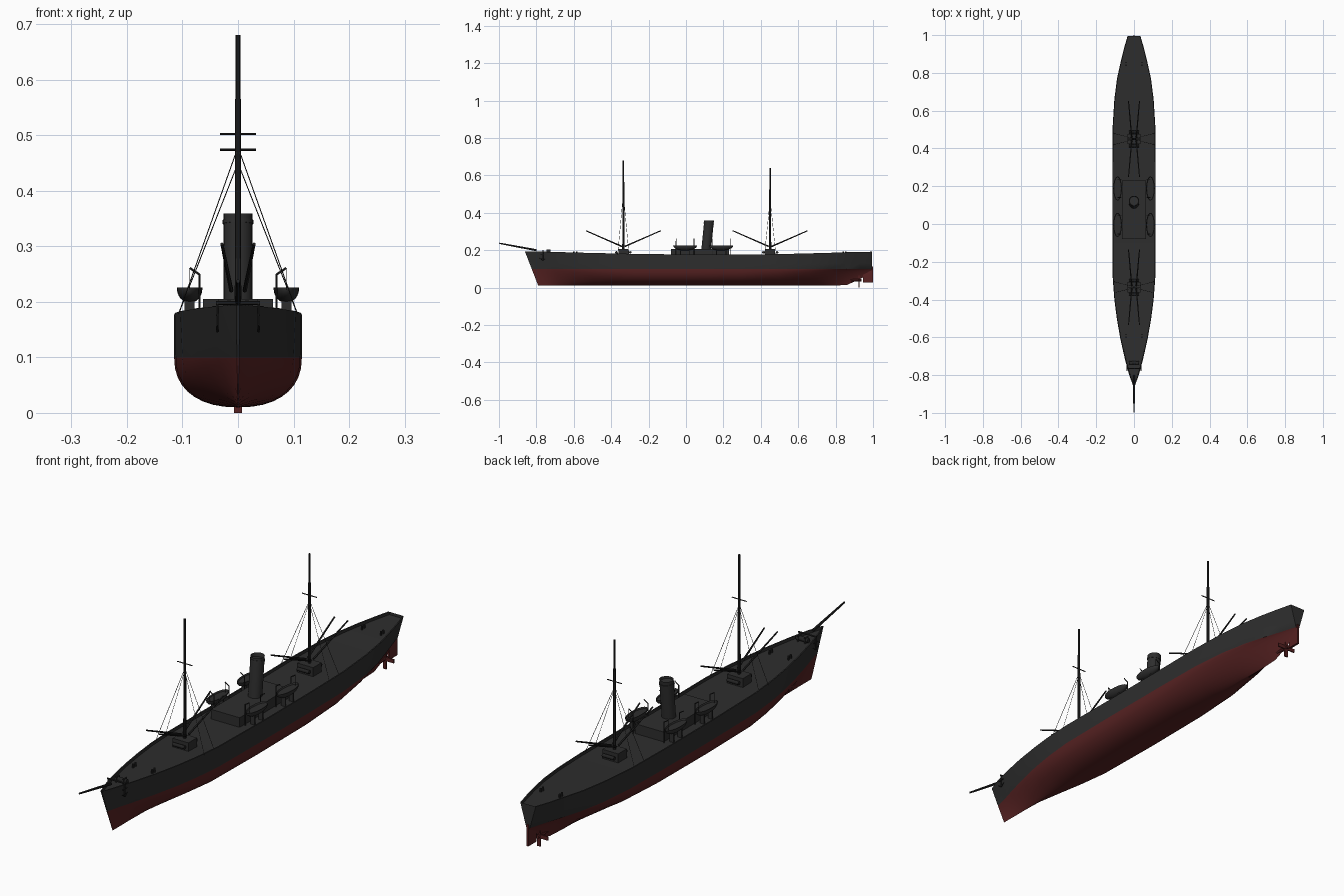
import bpy, bmesh, math
from mathutils import Vector

if "Cube" in bpy.data.objects:
    bpy.data.objects.remove(bpy.data.objects["Cube"])


def material(name, rgb):
    m = bpy.data.materials.new(name)
    m.use_nodes = True
    m.diffuse_color = (*rgb, 1)
    m.node_tree.nodes["Principled BSDF"].inputs["Base Color"].default_value = (*rgb, 1)
    return m


GREY = material("dark grey paint", (0.027, 0.027, 0.027))
RED = material("dull red paint", (0.095, 0.016, 0.016))
BLACK = material("near black spars", (0.017, 0.017, 0.017))


def finish(bm, name, *mats):
    bmesh.ops.recalc_face_normals(bm, faces=bm.faces)
    mesh = bpy.data.meshes.new(name)
    bm.to_mesh(mesh)
    bm.free()
    for m in mats:
        mesh.materials.append(m)
    ob = bpy.data.objects.new(name, mesh)
    bpy.context.collection.objects.link(ob)
    bpy.ops.object.select_all(action="DESELECT")
    ob.select_set(True)
    bpy.context.view_layer.objects.active = ob
    bpy.ops.object.shade_smooth_by_angle(angle=math.radians(35))
    return ob


def box(name, centre, size, mat):
    bm = bmesh.new()
    bmesh.ops.create_cube(bm, size=1)
    bmesh.ops.scale(bm, vec=size, verts=bm.verts)
    bmesh.ops.translate(bm, vec=centre, verts=bm.verts)
    return finish(bm, name, mat)


def rod(name, a, b, r1, mat, r2=None, sides=8):
    a, b = Vector(a), Vector(b)
    bm = bmesh.new()
    bmesh.ops.create_cone(bm, cap_ends=True, segments=sides, radius1=r1,
                          radius2=r1 if r2 is None else r2, depth=(b - a).length)
    turn = (b - a).to_track_quat("Z", "Y").to_matrix()
    bmesh.ops.rotate(bm, cent=(0, 0, 0), matrix=turn, verts=bm.verts)
    bmesh.ops.translate(bm, vec=(a + b) / 2, verts=bm.verts)
    return finish(bm, name, mat)


# Hull stations: y, half breadth at rail, half breadth at waterline, keel z, rail z, fullness
WATER = 0.1
STATIONS = [
    (-0.86, 0.003, 0.002, 0.01, 0.194, 1),
    (-0.8, 0.025, 0.015, 0.01, 0.193, 1),
    (-0.72, 0.047, 0.036, 0.01, 0.191, 1.1),
    (-0.61, 0.072, 0.062, 0.01, 0.188, 1.3),
    (-0.5, 0.091, 0.084, 0.01, 0.185, 1.6),
    (-0.4, 0.104, 0.1, 0.01, 0.183, 1.9),
    (-0.28, 0.113, 0.112, 0.01, 0.18, 2.2),
    (0, 0.115, 0.115, 0.01, 0.177, 2.3),
    (0.3, 0.115, 0.115, 0.01, 0.177, 2.2),
    (0.5, 0.114, 0.112, 0.01, 0.179, 1.8),
    (0.66, 0.104, 0.098, 0.01, 0.183, 1.3),
    (0.77, 0.09, 0.077, 0.01, 0.186, 1),
    (0.86, 0.07, 0.05, 0.014, 0.189, 0.8),
    (0.93, 0.053, 0.028, 0.045, 0.19, 0.8),
    (0.995, 0.034, 0.008, 0.085, 0.192, 1),
]
UNDER, ABOVE = 9, 3


def half_section(y, rail, wl, keel, top, full):
    pts = []
    for i in range(UNDER + 1):
        a = math.pi / 2 * i / UNDER
        pts.append((wl * math.sin(a) ** (2 / full),
                    WATER - (WATER - keel) * max(0, math.cos(a)) ** (2 / full)))
    for i in range(1, ABOVE + 1):
        f = i / ABOVE
        pts.append((wl + (rail - wl) * f, WATER + (top - WATER) * f))
    inner = rail - min(0.005, rail / 2)
    pts += [(inner, top), (inner, top - 0.011)]
    rake = 0.07 * min(1, max(0, (-0.5 - y) / 0.36))
    return [(x, y + rake * (0.19 - z) / 0.18, z) for x, z in pts]


bm = bmesh.new()
rings = []
for s in STATIONS:
    pts = half_section(*s)
    rings.append([[bm.verts.new((side * x, y, z)) for x, y, z in pts] for side in (-1, 1)])
for a, b in zip(rings, rings[1:]):
    for k in (0, 1):
        for i in range(len(a[k]) - 1):
            f = bm.faces.new((a[k][i], a[k][i + 1], b[k][i + 1], b[k][i]))
            f.material_index = int(i < UNDER)
    bm.faces.new((a[0][-1], a[1][-1], b[1][-1], b[0][-1]))
for left, right in (rings[0], rings[-1]):
    for i in range(UNDER + ABOVE):
        f = bm.faces.new((left[i], left[i + 1], right[i + 1], right[i]))
        f.material_index = int(i < UNDER)
bmesh.ops.remove_doubles(bm, verts=bm.verts, dist=0.0001)
finish(bm, "hull", GREY, RED)

# Rudder, shaft and propeller
box("rudder", (0, 0.973, 0.07), (0.009, 0.052, 0.085), RED)
rod("propeller_shaft", (0, 0.84, 0.04), (0, 0.938, 0.04), 0.007, RED)
for i in range(4):
    a = math.pi / 2 * i
    blade = box("propeller_blade", (0, 0, -0.022), (0.015, 0.005, 0.036), RED)
    blade.rotation_euler = (0, a, 0)
    blade.location = (0, 0.925, 0.04)

# Deck house and raked funnel
box("deck_house", (0, 0.075, 0.184), (0.126, 0.31, 0.042), GREY)
bm = bmesh.new()
bmesh.ops.create_cone(bm, cap_ends=True, segments=24, radius1=0.026, radius2=0.026, depth=0.17)
top = [f for f in bm.faces if f.normal.z > 0.9]
bmesh.ops.inset_region(bm, faces=top, thickness=0.004)
bmesh.ops.translate(bm, vec=(0, 0, -0.03), verts=top[0].verts)
for v in bm.verts:
    v.co += Vector((0, 0.115 + v.co.z * 0.1, 0.274))
finish(bm, "funnel", GREY)
rod("funnel_band", (0, 0.1215, 0.34), (0, 0.1225, 0.347), 0.0275, GREY, sides=24)

# Masts with deck boxes, winches, crosstrees, booms and shrouds
for name, y, height, cross in (("fore", -0.335, 0.68, 0.502), ("main", 0.45, 0.64, 0.474)):
    rod(name + "_lower_mast", (0, y, 0.17), (0, y, height - 0.115), 0.006, BLACK, 0.005)
    rod(name + "_top_mast", (0, y, height - 0.12), (0, y, height), 0.0042, BLACK)
    rod(name + "_crosstree", (-0.032, y, cross), (0.032, y, cross), 0.0022, BLACK, sides=6)
    box(name + "_mast_house", (0, y, 0.187), (0.07, 0.054, 0.036), GREY)
    for e in (-1, 1):
        rod(name + "_winch", (-0.026, y + e * 0.037, 0.188), (0.026, y + e * 0.037, 0.188),
            0.007, BLACK, sides=12)
        for s in (-1, 1):
            rod(name + "_boom", (s * 0.012, y + e * 0.008, 0.22), (s * 0.029, y + e * 0.2, 0.304),
                0.004, BLACK, 0.0028, 6)
            rod(name + "_shroud", (s * 0.003, y + e * 0.003, cross - 0.032),
                (s * 0.107, y + e * 0.03, 0.178), 0.0009, BLACK, sides=4)

# Lifeboats on curved davits
for s in (-1, 1):
    for y in (-0.005, 0.188):
        bm = bmesh.new()
        bmesh.ops.create_uvsphere(bm, u_segments=20, v_segments=12, radius=1)
        bmesh.ops.bisect_plane(bm, geom=bm.verts[:] + bm.edges[:] + bm.faces[:],
                               plane_co=(0, 0, 0.05), plane_no=(0, 0, 1), clear_outer=True)
        rim = [e for e in bm.edges if e.is_boundary]
        lid = bmesh.ops.edgeloop_fill(bm, edges=rim)["faces"]
        bmesh.ops.scale(bm, vec=(0.023, 0.064, 0.026), verts=bm.verts)
        bmesh.ops.inset_region(bm, faces=lid, thickness=0.003)
        bmesh.ops.translate(bm, vec=(0, 0, -0.006), verts=lid[0].verts)
        bmesh.ops.translate(bm, vec=(s * 0.087, y, 0.224), verts=bm.verts)
        finish(bm, "lifeboat", GREY)
        for e in (-1, 1):
            dy = y + e * 0.048
            rod("davit_post", (s * 0.069, dy, 0.166), (s * 0.069, dy, 0.25), 0.002, BLACK, sides=6)
            rod("davit_arm", (s * 0.069, dy, 0.249), (s * 0.087, dy, 0.261), 0.002, BLACK, sides=6)
            rod("boat_fall", (s * 0.087, dy, 0.261), (s * 0.087, dy, 0.218), 0.0007, BLACK, sides=4)
            box("boat_chock", (s * 0.087, y + e * 0.025, 0.184), (0.018, 0.005, 0.036), GREY)

# Bow fittings
rod("bowsprit", (0, -0.8, 0.2), (0, -0.998, 0.237), 0.0055, BLACK, 0.0035)
rod("windlass", (-0.026, -0.735, 0.191), (0.026, -0.735, 0.191), 0.009, BLACK, sides=12)
rod("cathead_beam", (-0.04, -0.765, 0.198), (0.04, -0.765, 0.198), 0.0035, BLACK, sides=6)
for s in (-1, 1):
    x = s * 0.037
    box("windlass_bracket", (s * 0.016, -0.735, 0.19), (0.005, 0.022, 0.026), GREY)
    rod("anchor_shank", (x, -0.765, 0.2), (x, -0.765, 0.15), 0.0025, BLACK, sides=6)
    rod("anchor_stock", (x, -0.778, 0.176), (x, -0.752, 0.176), 0.0022, BLACK, sides=6)
    for e in (-1, 1):
        rod("anchor_fluke", (x, -0.765, 0.147), (x, -0.765 + e * 0.017, 0.158), 0.003, BLACK, 0.001, 6)
    for y in (-0.6, -0.585, 0.84, 0.855):
        rod("mooring_bitt", (s * 0.042, y, 0.174), (s * 0.042, y, 0.192), 0.004, BLACK)
